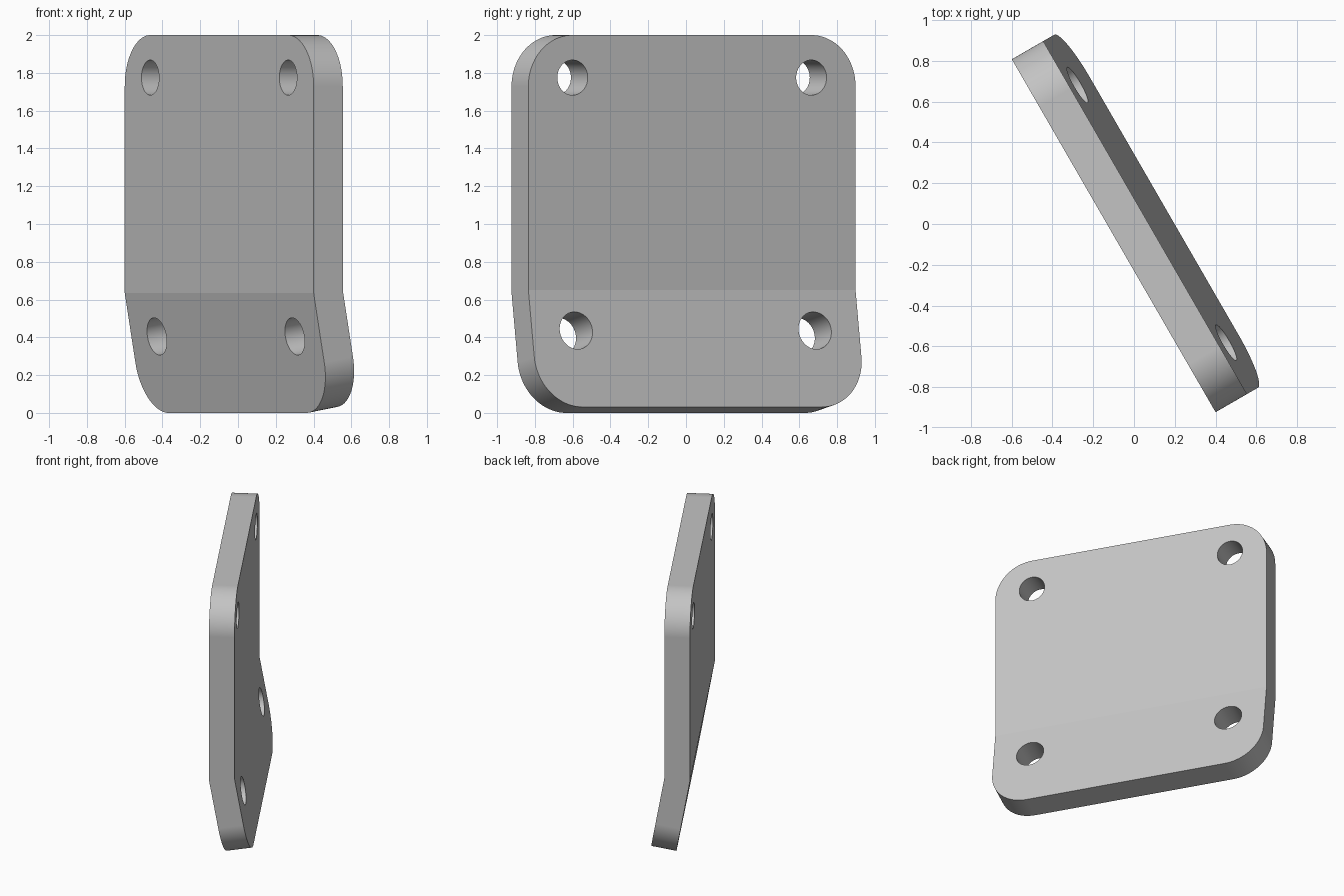
import bpy, bmesh
from math import radians, tan, sin, cos
from mathutils import Matrix, Vector

cube = bpy.data.objects.get("Cube")
if cube:
    bpy.data.objects.remove(cube, do_unlink=True)

WIDTH, HEIGHT, THICK = 2.0, 2.0, 0.178
BACK, BEND_Z, TILT = -0.115, 0.635, radians(10)   # outer face, fold height, fold angle
CORNER, HOLE_X = 0.27, 0.73
TURN = Matrix.Rotation(radians(-60), 4, 'Z')

grey = bpy.data.materials.new("plain_grey")
grey.use_nodes = True
colour = (0.55, 0.55, 0.55, 1)
grey.diffuse_color = colour
grey.node_tree.nodes["Principled BSDF"].inputs["Base Color"].default_value = colour


def add_object(name, bm):
    bmesh.ops.recalc_face_normals(bm, faces=bm.faces)
    mesh = bpy.data.meshes.new(name)
    bm.to_mesh(mesh)
    bm.free()
    mesh.materials.append(grey)
    obj = bpy.data.objects.new(name, mesh)
    bpy.context.collection.objects.link(obj)
    return obj


# Side profile (depth, height) of the folded plate, extruded across its width
low_shift = BEND_Z * tan(TILT)
profile = [
    (BACK, HEIGHT),
    (BACK, BEND_Z),
    (BACK + low_shift, 0),
    (BACK + low_shift + THICK * cos(TILT), THICK * sin(TILT)),
    (BACK + THICK, BEND_Z + THICK * tan(TILT / 2)),
    (BACK + THICK, HEIGHT),
]
bm = bmesh.new()
side = bm.faces.new([bm.verts.new((-WIDTH / 2, y, z)) for y, z in profile])
grown = bmesh.ops.extrude_face_region(bm, geom=[side], use_keep_orig=True)
moved = [g for g in grown["geom"] if isinstance(g, bmesh.types.BMVert)]
bmesh.ops.translate(bm, verts=moved, vec=(WIDTH, 0, 0))

# Round the four corners
corners = [e for e in bm.edges if e.calc_length() < THICK * 1.05]
bmesh.ops.bevel(bm, geom=corners, offset=CORNER, segments=20, profile=0.5, affect='EDGES')
plate = add_object("bent_mounting_plate", bm)

# Bolt holes, each drilled square to its part of the plate
hole_rows = [
    (Vector((0, BACK, 1.775)), 0, 0.093),
    (Vector((0, BACK + (BEND_Z - 0.405) * tan(TILT), 0.405)), TILT, 0.1),
]
cutters = []
for centre, tilt, radius in hole_rows:
    for x in (-HOLE_X, HOLE_X):
        bm = bmesh.new()
        bmesh.ops.create_cone(bm, cap_ends=True, segments=64, radius1=radius,
                              radius2=radius, depth=1)
        bmesh.ops.transform(bm, verts=bm.verts, matrix=Matrix.Translation(
            centre + Vector((x, 0, 0))) @ Matrix.Rotation(radians(90) + tilt, 4, 'X'))
        cutter = add_object("bolt_hole_cutter", bm)
        cutter.hide_render = True
        cutters.append(cutter)
        cut = plate.modifiers.new("bolt_hole", 'BOOLEAN')
        cut.operation, cut.solver, cut.object = 'DIFFERENCE', 'EXACT', cutter

bpy.ops.object.select_all(action='DESELECT')
plate.select_set(True)
bpy.context.view_layer.objects.active = plate
for name in [m.name for m in plate.modifiers]:
    bpy.ops.object.modifier_apply(modifier=name)
for cutter in cutters:
    bpy.data.objects.remove(cutter, do_unlink=True)

# Smooth the rounded parts, keep the rim and the fold crisp, and turn the plate
bpy.ops.object.shade_smooth_by_angle(angle=radians(8))
plate.modifiers.new("even_shading", 'WEIGHTED_NORMAL').keep_sharp = True
plate.data.transform(TURN)
